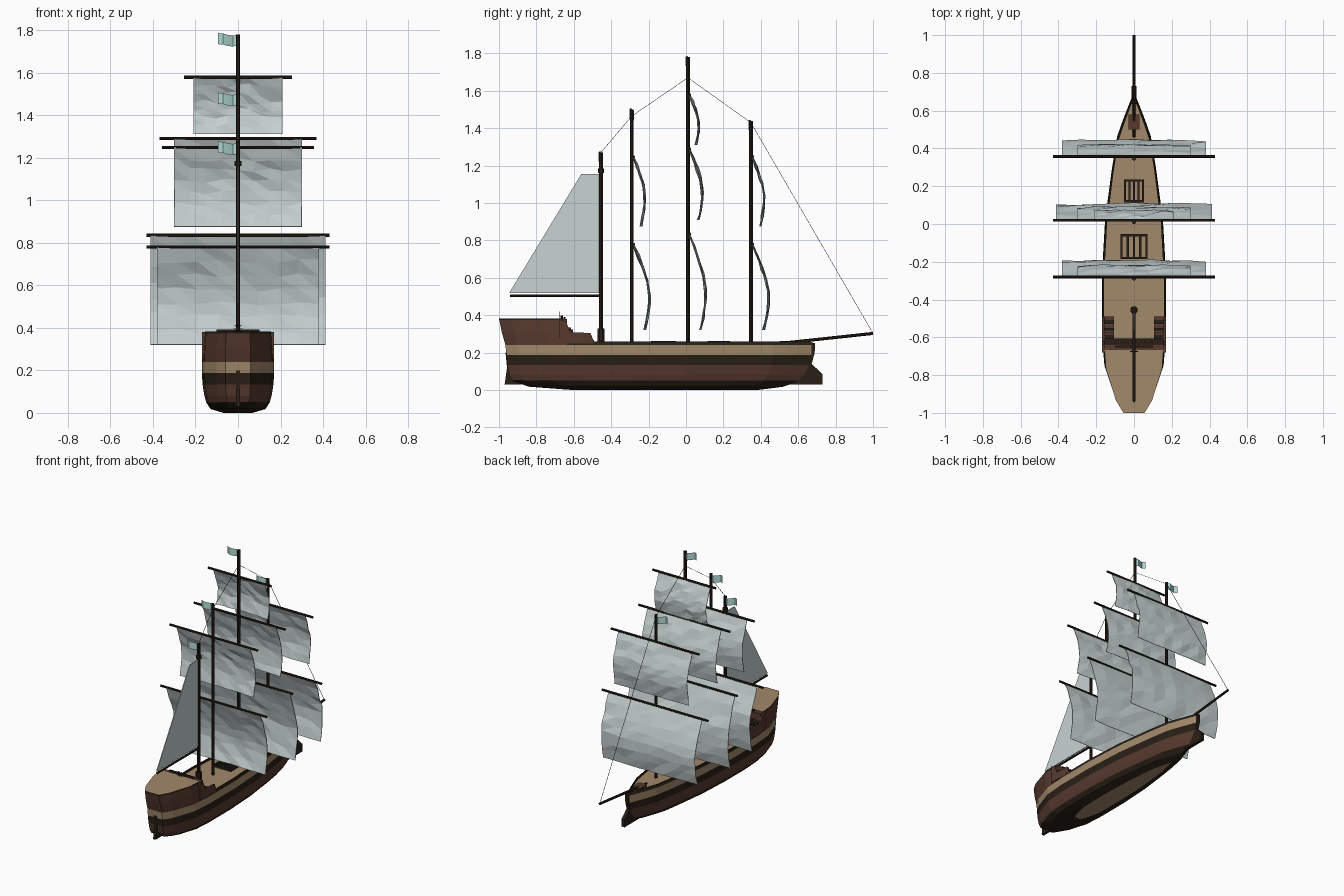
import bpy, bmesh, math, random
from mathutils import Vector

if "Cube" in bpy.data.objects:
    bpy.data.objects.remove(bpy.data.objects["Cube"])
random.seed(4)


def mat(name, r, g, b):
    m = bpy.data.materials.new(name)
    m.diffuse_color = (r, g, b, 1)
    m.use_nodes = True
    m.node_tree.nodes["Principled BSDF"].inputs["Base Color"].default_value = m.diffuse_color
    return m


BROWN = mat("brown_wood", .095, .042, .028)
DARK = mat("dark_wood", .022, .014, .008)
TAN = mat("tan_wood", .36, .25, .145)
CANVAS = mat("canvas", .58, .65, .65)
FLAG = mat("flag_cloth", .45, .72, .68)


def mesh(name, verts, faces, mats, idx=None):
    me = bpy.data.meshes.new(name)
    me.from_pydata([tuple(v) for v in verts], [], faces)
    for m in mats:
        me.materials.append(m)
    if idx:
        me.polygons.foreach_set("material_index", idx)
    bm = bmesh.new()
    bm.from_mesh(me)
    bmesh.ops.recalc_face_normals(bm, faces=bm.faces)
    bm.to_mesh(me)
    bm.free()
    ob = bpy.data.objects.new(name, me)
    bpy.context.collection.objects.link(ob)
    return ob


def box(name, x0, x1, y0, y1, z0, z1, m):
    v = [(x, y, z) for x in (x0, x1) for y in (y0, y1) for z in (z0, z1)]
    f = [(0, 1, 3, 2), (4, 6, 7, 5), (0, 4, 5, 1), (2, 3, 7, 6), (0, 2, 6, 4), (1, 5, 7, 3)]
    return mesh(name, v, f, [m])


def plate(name, prof, x0, x1, m):
    # side profile in (y, z), extruded across x
    n = len(prof)
    v = [(x, y, z) for x in (x0, x1) for y, z in prof]
    f = [tuple(range(n)), tuple(range(n, 2 * n))]
    f += [(i, (i + 1) % n, n + (i + 1) % n, n + i) for i in range(n)]
    return mesh(name, v, f, [m])


def rod(name, p, q, r, m=DARK, sides=8):
    p, q = Vector(p), Vector(q)
    rot = (q - p).to_track_quat('Z', 'Y')
    ring = [rot @ Vector((r * math.cos(a), r * math.sin(a), 0))
            for a in (2 * math.pi * (i + .5) / sides for i in range(sides))]
    v = [p + c for c in ring] + [q + c for c in ring]
    f = [tuple(range(sides)), tuple(range(sides, 2 * sides))]
    f += [(i, (i + 1) % sides, sides + (i + 1) % sides, sides + i) for i in range(sides)]
    return mesh(name, v, f, [m])


def interp(pts, t):
    for (a, p), (b, q) in zip(pts, pts[1:]):
        if t <= b:
            return p + (q - p) * (t - a) / (b - a)
    return pts[-1][1]


# hull plan: half-width along the length, stern to bow
PLAN = [(0, .35), (.04, .6), (.14, .93), (.24, 1), (.42, 1), (.6, .9), (.77, .68),
        (.87, .52), (.92, .35), (1, .05)]


def loft(name, levels, mats, stations):
    # level: z, stern y, bow y, width scale, material of the band below it
    v, f, idx = [], [], []
    n = 2 * len(stations)
    for z, ys, yb, s, _ in levels:
        right = [(.17 * s * interp(PLAN, t), ys + t * (yb - ys), z) for t in stations]
        v += right + [(-x, y, zz) for x, y, zz in reversed(right)]
    for k in range(1, len(levels)):
        for i in range(n):
            j = (i + 1) % n
            f.append(((k - 1) * n + i, (k - 1) * n + j, k * n + j, k * n + i))
            idx.append(levels[k][4])
    f += [tuple(range(n)), tuple(range(len(v) - n, len(v)))]
    idx += [2, 2]
    return mesh(name, v, f, mats, idx)


ALL = [BROWN, DARK, TAN]
loft("hull", [(0, -.6, .38, .4, 2), (.018, -.84, .52, .76, 1), (.05, -.93, .61, .88, 1),
              (.08, -.945, .64, .93, 0), (.134, -.955, .67, .98, 0), (.187, -.96, .68, 1, 1),
              (.24, -.965, .68, 1, 2), (.26, -.97, .665, .98, 1), (.26, -.96, .65, .93, 1),
              (.246, -.96, .65, .93, 1)], ALL, [t for t, _ in PLAN])
# raised stern deck
loft("poop_deck", [(.24, -.965, .68, 1, 0), (.31, -.985, .67, .98, 0), (.374, -.998, .66, .945, 0),
                   (.382, -1, .66, .94, 1)], ALL, [0, .04, .09, .14, .2])
# stem with ram, rudder
plate("stem_and_ram", [(.64, .265), (.69, .25), (.688, .2), (.672, .14), (.73, .085), (.73, .03),
                       (.55, .03), (.6, .1)], -.012, .012, DARK)
plate("rudder", [(-.97, .03), (-.88, .03), (-.92, .2), (-.965, .2), (-.957, .12)], -.01, .01, DARK)

# stepped bulwarks and stairs down to the main deck
for s, side in ((-1, "left"), (1, "right")):
    plate("bulwark_" + side, [(-.68, .38), (-.64, .365), (-.62, .31), (-.51, .305), (-.49, .25),
                              (-.68, .25)], s * .157, s * .169, BROWN)
    for i in range(7):
        y = -.63 + i * .02
        box("stair_" + side, s * .107, s * .158, y, y + .019, .24, .315 - i * .008, DARK if i % 2 else BROWN)
# front wall of the stern deck, rail and wheel
box("bulkhead", -.16, .16, -.68, -.636, .24, .38, BROWN)
box("bulkhead_ledge", -.157, .157, -.636, -.605, .24, .325, DARK)
for i in range(9):
    x = -.1 + i * .025
    box("ledge_post", x - .006, x + .006, -.628, -.614, .32, .335, BROWN)
box("stern_rail", -.1, .1, -.655, -.643, .38, .392, DARK)
rod("wheel_stand", (0, -.665, .38), (0, -.665, .4), .007)
for i in range(4):
    a = i * math.pi / 4
    dx, dz = .022 * math.cos(a), .022 * math.sin(a)
    rod("wheel_spoke", (-dx, -.675, .398 - dz), (dx, -.675, .398 + dz), .003, sides=4)


# deck hatches
def hatch(name, w, y0, y1, gaps):
    for i in range(gaps + 1):
        x = -w + 2 * w * i / gaps
        box(name + "_bar", x - .006, x + .006, y0, y1, .245, .262, DARK)
    for y in (y0, y1):
        box(name + "_end", -w - .006, w + .006, y - .006, y + .006, .245, .262, DARK)


hatch("fore_hatch", .048, .12, .23, 4)
hatch("aft_hatch", .066, -.18, -.06, 4)
box("bowsprit_block", -.03, .03, .5, .58, .24, .262, BROWN)
rod("bowsprit", (0, .46, .245), (0, 1, .303), .009)

# masts, flags
MASTS = {"mizzen": (-.455, 1.27), "rear": (-.29, 1.5), "main": (.01, 1.78), "fore": (.347, 1.44)}
for n, (y, top) in MASTS.items():
    rod(n + "_mast", (0, y, .24), (0, y, top), .011)
    v = [(-.095 * i / 4, y + .012 * math.sin(i * 1.6), top - .052 * k - .006 * math.sin(i * 1.3))
         for k in (0, 1) for i in range(5)]
    mesh(n + "_flag", v, [(i, i + 1, i + 6, i + 5) for i in range(4)], [FLAG])
rod("mast_foot", (0, -.455, .24), (0, -.455, .33), .021)
rod("mast_collar", (0, -.455, 1.16), (0, -.455, 1.185), .018)

# square sails hung from yards
BELLY = [(0, 0), (.2, .04), (.42, .075), (.62, .09), (.8, .082), (1, .06)]


def square_sail(name, y, top, bottom, w, yard, depth):
    rod(name + "_yard", (-yard, y + .01, top), (yard, y + .01, top), .008)
    nx, nz = 8, 7
    v = []
    for k in range(nz + 1):
        t = k / nz
        for i in range(nx + 1):
            u = 2 * i / nx - 1
            j = random.uniform(-.005, .005) if 0 < k else 0
            v.append((w * u, y + .012 + depth * interp(BELLY, t) - .006 * u * u + j,
                      top + (bottom - top) * t + (random.uniform(-.012, .012) if 0 < k < nz else 0)))
    f = []
    for k in range(nz):
        for i in range(nx):
            a = k * (nx + 1) + i
            f += [(a, a + 1, a + nx + 2), (a, a + nx + 2, a + nx + 1)]
    ob = mesh(name, v, f, [CANVAS])
    ob.modifiers.new("cloth", 'SOLIDIFY').thickness = .004


for n in ("rear", "fore"):
    y = MASTS[n][0]
    square_sail(n + "_lower_sail", y, .78, .32, .38, .43, 1)
    square_sail(n + "_upper_sail", y, 1.248, .875, .30, .357, .72)
square_sail("main_lower_sail", .01, .835, .32, .412, .43, 1)
square_sail("main_middle_sail", .01, 1.29, .91, .30, .37, .8)
square_sail("main_top_sail", .01, 1.578, 1.31, .21, .255, .6)

# fore-and-aft sail with boom
plate("spanker_sail", [(-.455, 1.155), (-.56, 1.155), (-.945, .52), (-.455, .52)], -.003, .003, CANVAS)
rod("spanker_boom", (0, -.94, .505), (0, -.455, .505), .008)

# rigging line
LINE = [(1, .303), (.347, 1.43), (.01, 1.67), (-.29, 1.465), (-.455, 1.27)]
for (y0, z0), (y1, z1) in zip(LINE, LINE[1:]):
    rod("stay", (0, y0, z0), (0, y1, z1), .0015, sides=4)
